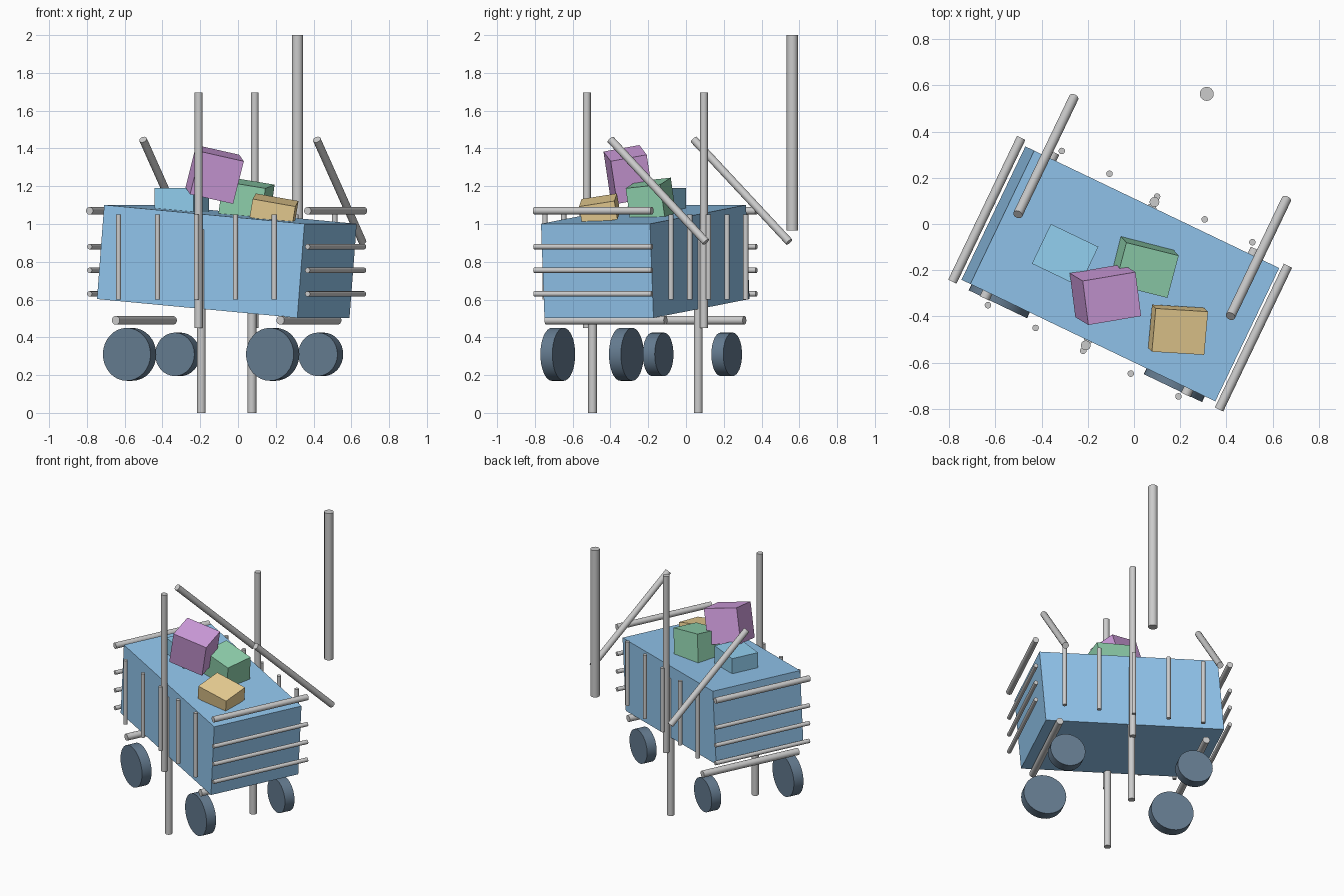
import bpy
from math import radians, cos, sin
from mathutils import Vector, Euler

if "Cube" in bpy.data.objects:
    bpy.data.objects.remove(bpy.data.objects["Cube"])

YAW = radians(-25.6)
CX, CY = -0.06, -0.215


def world(u, v, z):
    """Cart coordinates (u along, v across) to world."""
    return Vector((CX + u * cos(YAW) - v * sin(YAW), CY + u * sin(YAW) + v * cos(YAW), z))


def paint(ob, colour):
    mat = bpy.data.materials.new(ob.name + "_colour")
    mat.diffuse_color = (*colour, 1)
    mat.use_nodes = True
    mat.node_tree.nodes["Principled BSDF"].inputs["Base Color"].default_value = mat.diffuse_color
    ob.data.materials.append(mat)


def rod(name, a, b, r, sides=24):
    a, b = Vector(a), Vector(b)
    bpy.ops.mesh.primitive_cylinder_add(vertices=sides, radius=r, depth=(b - a).length,
                                        location=(a + b) / 2)
    ob = bpy.context.object
    ob.name = name
    ob.rotation_euler = (b - a).to_track_quat('Z', 'Y').to_euler()
    bpy.ops.object.shade_smooth_by_angle()
    return ob


def box(name, top, size, rot, colour):
    """Box placed by the centre of its top face, rotation in degrees."""
    e = Euler([radians(d) for d in rot])
    centre = Vector(top) - e.to_matrix() @ Vector((0, 0, size[2] / 2))
    bpy.ops.mesh.primitive_cube_add(size=1, location=centre, rotation=e)
    ob = bpy.context.object
    ob.name = name
    ob.scale = size
    bpy.ops.object.transform_apply(location=False, rotation=False, scale=True)
    paint(ob, colour)


# Tilted cart body
box("cart_body", (-0.04, -0.225, 1.051), (1.18, 0.64, 0.5), (0, 4.86, -25.6), (0.29, 0.57, 0.86))

# Cargo boxes lying on top
box("blue_crate", (-0.298, -0.135, 1.19), (0.228, 0.19, 0.18), (0, 0, -25.6), (0.29, 0.63, 0.87))
box("green_crate", (0.056, -0.20, 1.217), (0.236, 0.19, 0.19), (6, 9, -14), (0.29, 0.67, 0.44))
box("orange_crate", (0.199, -0.466, 1.127), (0.23, 0.19, 0.1), (9, 10, -3.5), (0.87, 0.66, 0.31))
box("purple_crate", (-0.0955, -0.3225, 1.375), (0.237, 0.195, 0.235), (10.5, 12.5, 9.6), (0.67, 0.36, 0.77))

# End rails and axle bars
for end, s in (("rear", -1), ("front", 1)):
    for i, (z, r) in enumerate(((1.07, 0.02), (0.88, 0.014), (0.755, 0.014), (0.63, 0.014))):
        rod(f"{end}_rail_{i}", world(s * 0.64, -0.345, z), world(s * 0.64, 0.345, z), r)
    rod(f"{end}_axle", world(s * 0.483, -0.35, 0.49), world(s * 0.483, 0.35, 0.49), 0.023)

# Slats, tall posts and ground legs on both sides
for side, s in (("near", -1), ("far", 1)):
    for i in range(5):
        u = (i - 2) * 0.2286
        rod(f"{side}_slat_{i}", world(u, s * 0.37, 0.6), world(u, s * 0.37, 1.05), 0.014)
    rod(f"{side}_tall_post", world(0, s * 0.344, 0.45), world(0, s * 0.344, 1.695), 0.021)
    rod(f"{side}_leg", world(0, s * 0.31, 0), world(0, s * 0.31, 0.97), 0.023)

# Wheels: larger pair near, smaller pair far
for side, v, r in (("near", -0.313, 0.14), ("far", 0.276, 0.115)):
    for end, u in (("rear", -0.42), ("front", 0.42)):
        w = rod(f"{side}_{end}_wheel", world(u, v - 0.035, 0.31), world(u, v + 0.035, 0.31), r, 32)
        paint(w, (0.13, 0.2, 0.28))

# Slanted handles and the free upright pole
for i, s in enumerate((-1, 1)):
    rod(f"handle_{i}", world(s * 0.51, 0.04, 1.447), world(s * 0.51, 0.60, 0.905), 0.021)
rod("upright_pole", (0.315, 0.563, 0.965), (0.315, 0.563, 2.0), 0.03)
